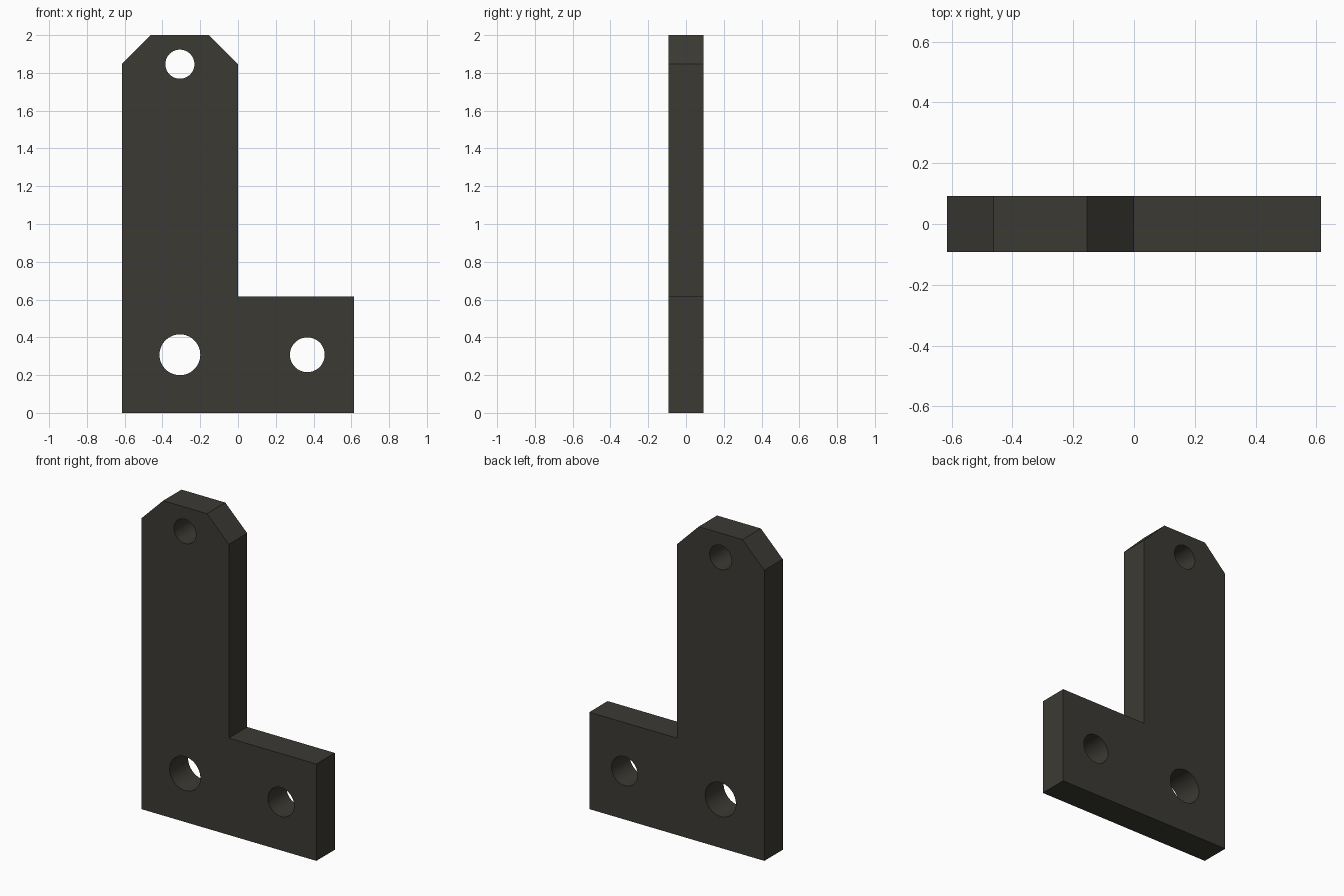
import bpy, bmesh
from math import cos, sin, tau, radians

if "Cube" in bpy.data.objects:
    bpy.data.objects.remove(bpy.data.objects["Cube"])

U = 2 / 13            # plate module
T = 0.6 * U           # half thickness
bm = bmesh.new()


def add_loop(points):
    verts = [bm.verts.new((x, -T, z)) for x, z in points]
    for a, b in zip(verts, verts[1:] + verts[:1]):
        bm.edges.new((a, b))


def circle(x, z, r, n=64):
    return [(x + r * cos(tau * i / n), z + r * sin(tau * i / n)) for i in range(n)]


# L-shaped outline with a chamfered top
add_loop([(-4*U, 0), (4*U, 0), (4*U, 4*U), (0, 4*U),
          (0, 12*U), (-U, 13*U), (-3*U, 13*U), (-4*U, 12*U)])

# Three through holes
for x, z, r in ((-2*U, 2*U, 0.108), (0.367, 2*U, 0.092), (-2*U, 12*U, 0.077)):
    add_loop(circle(x, z, r))

# Fill the profile around the holes and extrude it to thickness
bmesh.ops.triangle_fill(bm, use_beauty=True, use_dissolve=False,
                        edges=bm.edges[:], normal=(0, -1, 0))
ext = bmesh.ops.extrude_face_region(bm, geom=bm.faces[:], use_keep_orig=True)
moved = [g for g in ext["geom"] if isinstance(g, bmesh.types.BMVert)]
bmesh.ops.translate(bm, verts=moved, vec=(0, 2 * T, 0))
bmesh.ops.recalc_face_normals(bm, faces=bm.faces[:])

mesh = bpy.data.meshes.new("angle_plate")
bm.to_mesh(mesh)
bm.free()
plate = bpy.data.objects.new("angle_plate", mesh)
bpy.context.collection.objects.link(plate)

# Dark metal colour
mat = bpy.data.materials.new("dark_metal")
mat.diffuse_color = (0.045, 0.042, 0.034, 1)
mat.use_nodes = True
mat.node_tree.nodes["Principled BSDF"].inputs["Base Color"].default_value = mat.diffuse_color
mesh.materials.append(mat)

# Smooth hole walls, crisp plate edges
bpy.context.view_layer.objects.active = plate
plate.select_set(True)
bpy.ops.object.shade_smooth_by_angle(angle=radians(30))
